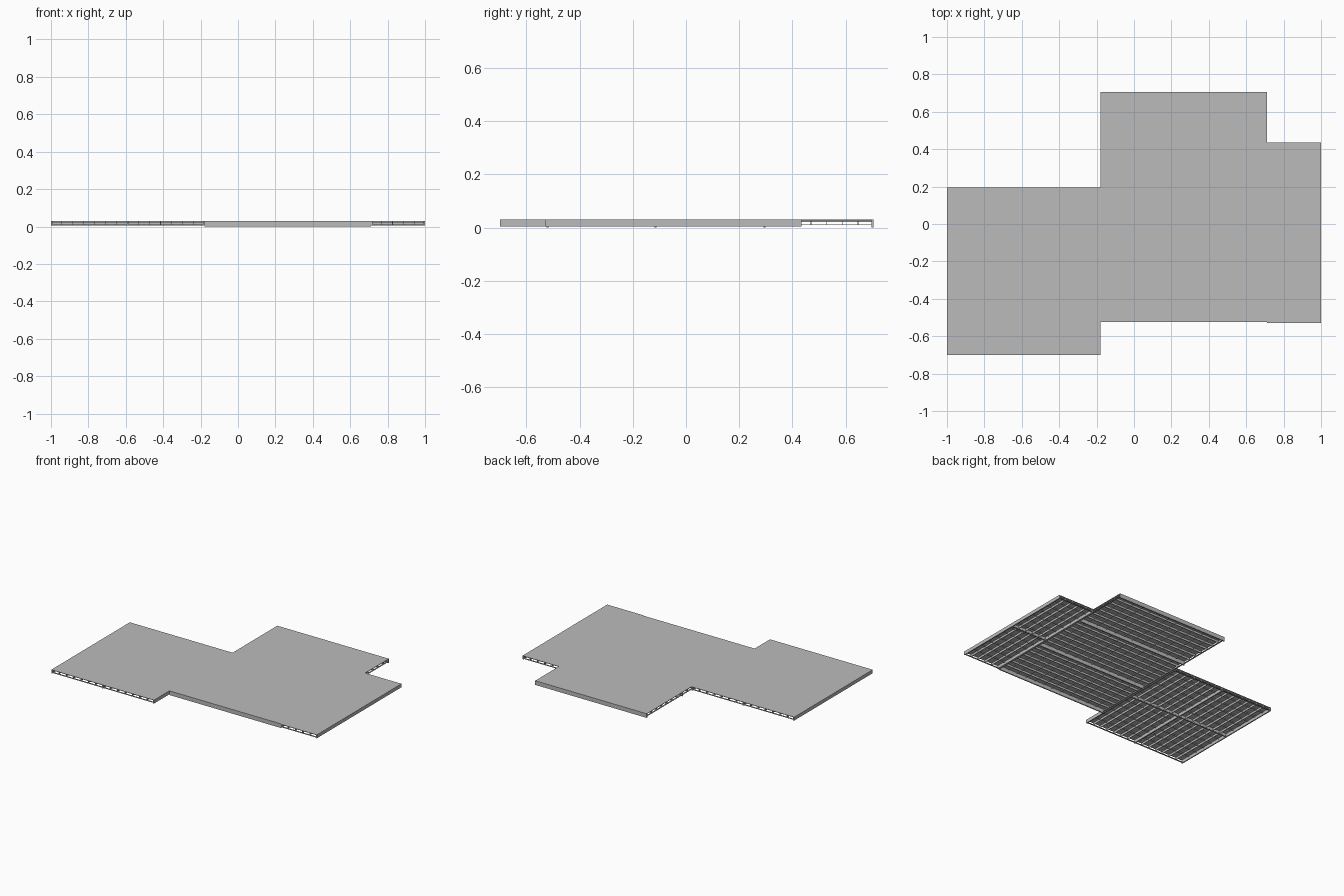
import bpy

cube = bpy.data.objects.get("Cube")
if cube:
    bpy.data.objects.remove(cube, do_unlink=True)

TOP, DECK = 0.03, 0.003

grey = bpy.data.materials.new("plain grey")
grey.use_nodes = True
grey.diffuse_color = (0.5, 0.5, 0.5, 1)
grey.node_tree.nodes["Principled BSDF"].inputs["Base Color"].default_value = (0.5, 0.5, 0.5, 1)


def boxes(name, items):
    """One object made of axis-aligned boxes, each given by its low and high corner."""
    verts, faces = [], []
    for lo, hi in items:
        n = len(verts)
        verts += [(x, y, z) for x in (lo[0], hi[0]) for y in (lo[1], hi[1]) for z in (lo[2], hi[2])]
        for f in ((0, 1, 3, 2), (4, 6, 7, 5), (0, 4, 5, 1), (2, 3, 7, 6), (0, 2, 6, 4), (1, 5, 7, 3)):
            faces.append([n + i for i in f])
    mesh = bpy.data.meshes.new(name)
    mesh.from_pydata(verts, [], faces)
    mesh.materials.append(grey)
    obj = bpy.data.objects.new(name, mesh)
    bpy.context.collection.objects.link(obj)


def bar(span, low, high, along, across, width):
    """Box running along one axis, centred at a position on the other axis."""
    a, b = along
    c, d = across - width / 2, across + width / 2
    if span == "x":
        return (a, c, low), (b, d, high)
    return (c, a, low), (d, b, high)


def floor_bay(name, x, y, span, panels, cross_panels, bottom):
    """Deck on open-ended joists; side beams run with the span."""
    along, across = (x, y) if span == "x" else (y, x)
    boxes(name + "_deck", [((x[0], y[0], TOP - DECK), (x[1], y[1], TOP))])
    under = TOP - DECK
    step = (across[1] - across[0]) / panels
    edge = 0.008
    beams, joists, straps = [], [], []
    for i in range(panels + 1):
        pos = across[0] + i * step
        pos = min(max(pos, across[0] + edge / 2), across[1] - edge / 2)
        beams.append(bar(span, bottom, under, along, pos, edge))
    # Thin joists between the beams
    count = max(3, round(step / 0.058))
    for i in range(panels):
        for j in range(1, count):
            pos = across[0] + i * step + j * step / count
            joists.append(bar(span, 0.012, under, along, pos, 0.003))
    # Shallow cross battens and low end straps
    other = "y" if span == "x" else "x"
    length = along[1] - along[0]
    rows = max(6, round(length / 0.075))
    for i in range(1, rows):
        straps.append(bar(other, 0.021, under, across, along[0] + i * length / rows, 0.005))
    for i in range(cross_panels + 1):
        pos = along[0] + i * length / cross_panels
        pos = min(max(pos, along[0] + 0.005), along[1] - 0.005)
        straps.append(bar(other, 0.009, 0.012, across, pos, 0.01))
        if 0 < i < cross_panels:
            beams.append(bar(other, 0.006, under, across, pos, edge))
    boxes(name + "_beams", beams)
    boxes(name + "_joists", joists)
    boxes(name + "_straps", straps)


floor_bay("right_bay", (-1, -0.18), (-0.7, 0.195), "y", 2, 2, 0.005)
floor_bay("middle_bay", (-0.18, 0.71), (-0.525, 0.705), "x", 3, 1, 0.0)
floor_bay("left_bay", (0.71, 1), (-0.53, 0.435), "y", 1, 2, 0.005)
